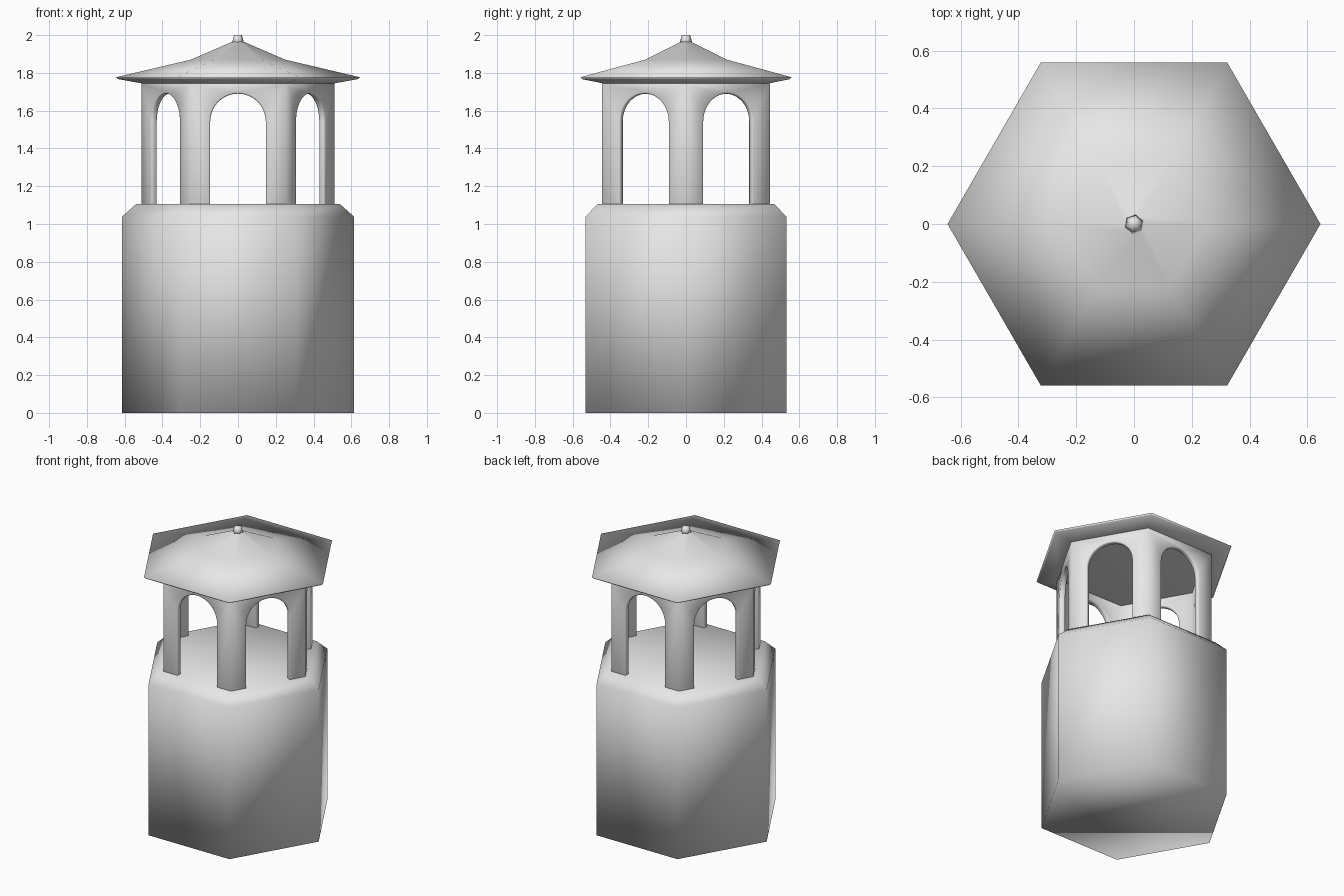
import bpy, bmesh
from math import cos, sin, pi, radians

cube = bpy.data.objects.get("Cube")
if cube:
    bpy.data.objects.remove(cube, do_unlink=True)

stone = bpy.data.materials.new("pale_grey_stone")
stone.use_nodes = True
grey = (0.8, 0.8, 0.8, 1)
stone.diffuse_color = grey
stone.node_tree.nodes["Principled BSDF"].inputs["Base Color"].default_value = grey


def finish(bm, name):
    """Turn a bmesh into a smooth-shaded stone object."""
    bmesh.ops.recalc_face_normals(bm, faces=bm.faces[:])
    for face in bm.faces:
        face.smooth = True
    mesh = bpy.data.meshes.new(name)
    bm.to_mesh(mesh)
    bm.free()
    mesh.materials.append(stone)
    obj = bpy.data.objects.new(name, mesh)
    bpy.context.collection.objects.link(obj)
    return obj


def hex_loft(name, profile, turn=0):
    """Closed six-sided solid through (radius, height) rings."""
    bm = bmesh.new()
    rings = [[bm.verts.new((r * cos(turn + i * pi / 3), r * sin(turn + i * pi / 3), z))
              for i in range(6)] for r, z in profile]
    for low, high in zip(rings, rings[1:]):
        for i in range(6):
            j = (i + 1) % 6
            bm.faces.new((low[i], low[j], high[j], high[i]))
    bm.faces.new(rings[0][::-1])
    bm.faces.new(rings[-1])
    return finish(bm, name)


# Solid lower tower with a chamfered top
hex_loft("tower_base", [(0.613, 0), (0.613, 1.04), (0.54, 1.105)])

# Overhanging roof with a sloped eave and a steeper peak
hex_loft("roof", [(0.512, 1.745), (0.635, 1.767), (0.645, 1.777),
                  (0.25, 1.87), (0.03, 1.965)])
hex_loft("roof_finial", [(0.035, 1.955), (0.022, 2.0)], radians(20))

# Arcade: six arched panels joined at the corners
RADIUS, BOTTOM, SPRING, TOP = 0.512, 1.1, 1.543, 1.748
ARCH, STEPS = 0.147, 20
half = RADIUS / 2
apothem = RADIUS * cos(pi / 6)
outline = [(-half, BOTTOM), (-ARCH, BOTTOM)]
outline += [(-ARCH * cos(pi * k / STEPS), SPRING + ARCH * sin(pi * k / STEPS))
            for k in range(STEPS + 1)]
outline += [(ARCH, BOTTOM), (half, BOTTOM), (half, TOP), (-half, TOP)]
bm = bmesh.new()
for side in range(6):
    a = pi / 6 + side * pi / 3
    bm.faces.new([bm.verts.new((apothem * cos(a) - u * sin(a),
                                apothem * sin(a) + u * cos(a), z))
                  for u, z in outline])
bmesh.ops.remove_doubles(bm, verts=bm.verts[:], dist=0.0005)
arcade = finish(bm, "arcade")

# Wall thickness inward, then softened arch edges
shell = arcade.modifiers.new("thickness", 'SOLIDIFY')
shell.thickness = 0.035
shell.offset = -1
shell.use_even_offset = True
soft = arcade.modifiers.new("soft_edges", 'BEVEL')
soft.width = 0.008
soft.segments = 2
soft.limit_method = 'ANGLE'
soft.angle_limit = radians(70)
